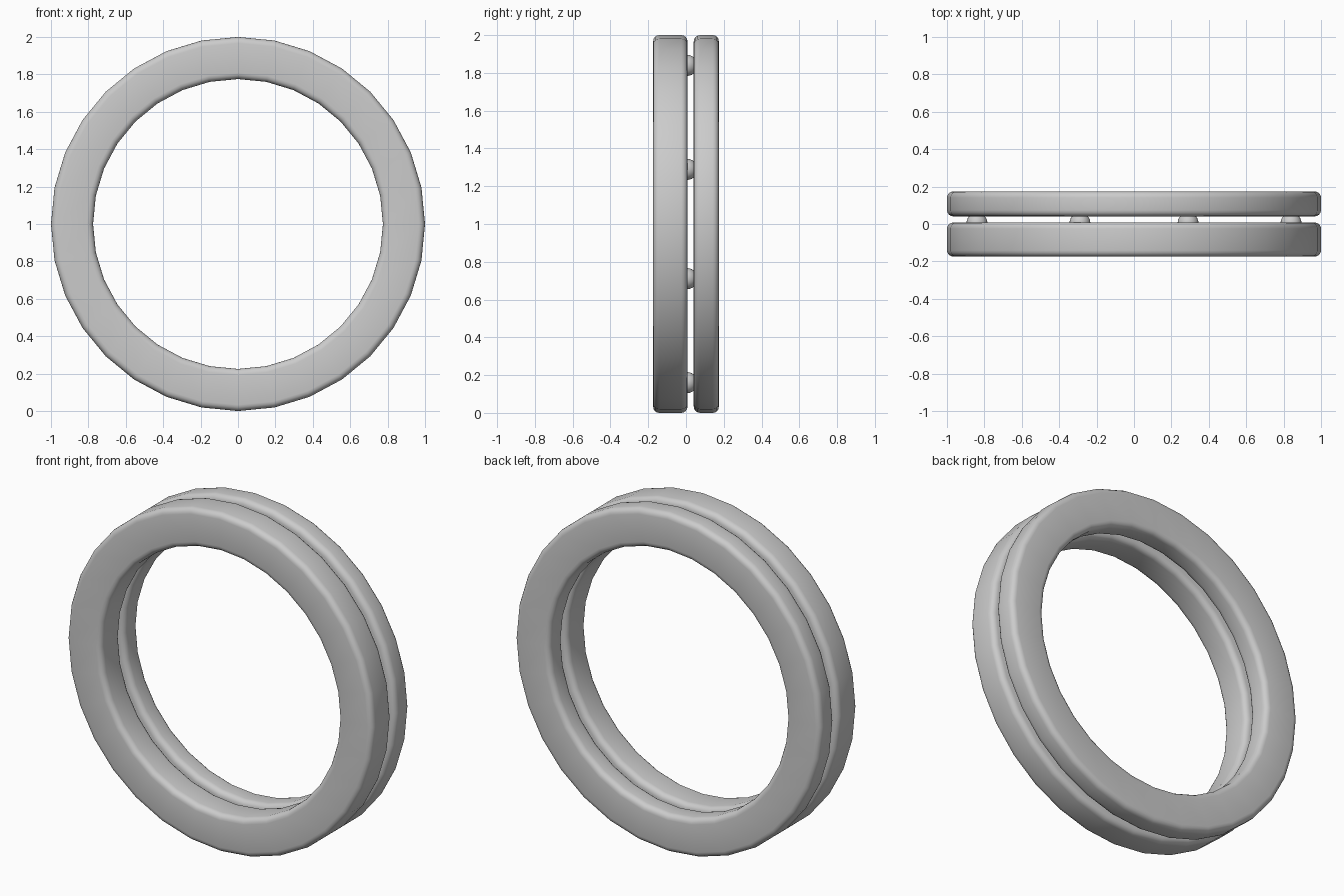
import bpy
import math

cube = bpy.data.objects.get("Cube")
if cube:
    bpy.data.objects.remove(cube, do_unlink=True)

CENTRE_Z = 1.0
SIDES = 32

grey = bpy.data.materials.new("plain_grey")
grey.use_nodes = True
grey.diffuse_color = (0.6, 0.6, 0.6, 1)
grey.node_tree.nodes["Principled BSDF"].inputs["Base Color"].default_value = (0.6, 0.6, 0.6, 1)


def rounded_profile(inner, outer, front, back, radius, steps=4):
    """Rounded rectangle as (radial, y) points."""
    corners = [(outer - radius, back - radius), (inner + radius, back - radius),
               (inner + radius, front + radius), (outer - radius, front + radius)]
    points = []
    for quarter, (r, y) in enumerate(corners):
        for i in range(steps + 1):
            a = math.pi / 2 * (quarter + i / steps)
            points.append((r + radius * math.cos(a), y + radius * math.sin(a)))
    return points


def ring(name, front, back):
    """Sweep the rounded section around the y axis."""
    section = rounded_profile(0.775, 1.0, front, back, 0.033)
    n = len(section)
    verts, faces = [], []
    for s in range(SIDES):
        a = 2 * math.pi * s / SIDES
        verts += [(r * math.cos(a), y, r * math.sin(a)) for r, y in section]
        t = (s + 1) % SIDES
        for i in range(n):
            j = (i + 1) % n
            faces.append((s * n + i, s * n + j, t * n + j, t * n + i))
    mesh = bpy.data.meshes.new(name)
    mesh.from_pydata(verts, [], faces)
    mesh.materials.append(grey)
    mesh.shade_smooth()
    obj = bpy.data.objects.new(name, mesh)
    obj.location.z = CENTRE_Z
    bpy.context.collection.objects.link(obj)


# Two flat rings with a narrow gap
ring("front_ring", -0.174, 0.008)
ring("back_ring", 0.041, 0.174)

# Round spacer studs bridging the gap
for k in range(4):
    a = math.radians(19 + 90 * k)
    bpy.ops.mesh.primitive_uv_sphere_add(
        segments=24, ring_count=12, radius=0.056,
        location=(0.888 * math.cos(a), 0.005, CENTRE_Z + 0.888 * math.sin(a)))
    stud = bpy.context.object
    stud.name = f"spacer_stud_{k + 1}"
    stud.data.materials.append(grey)
    bpy.ops.object.shade_smooth()
